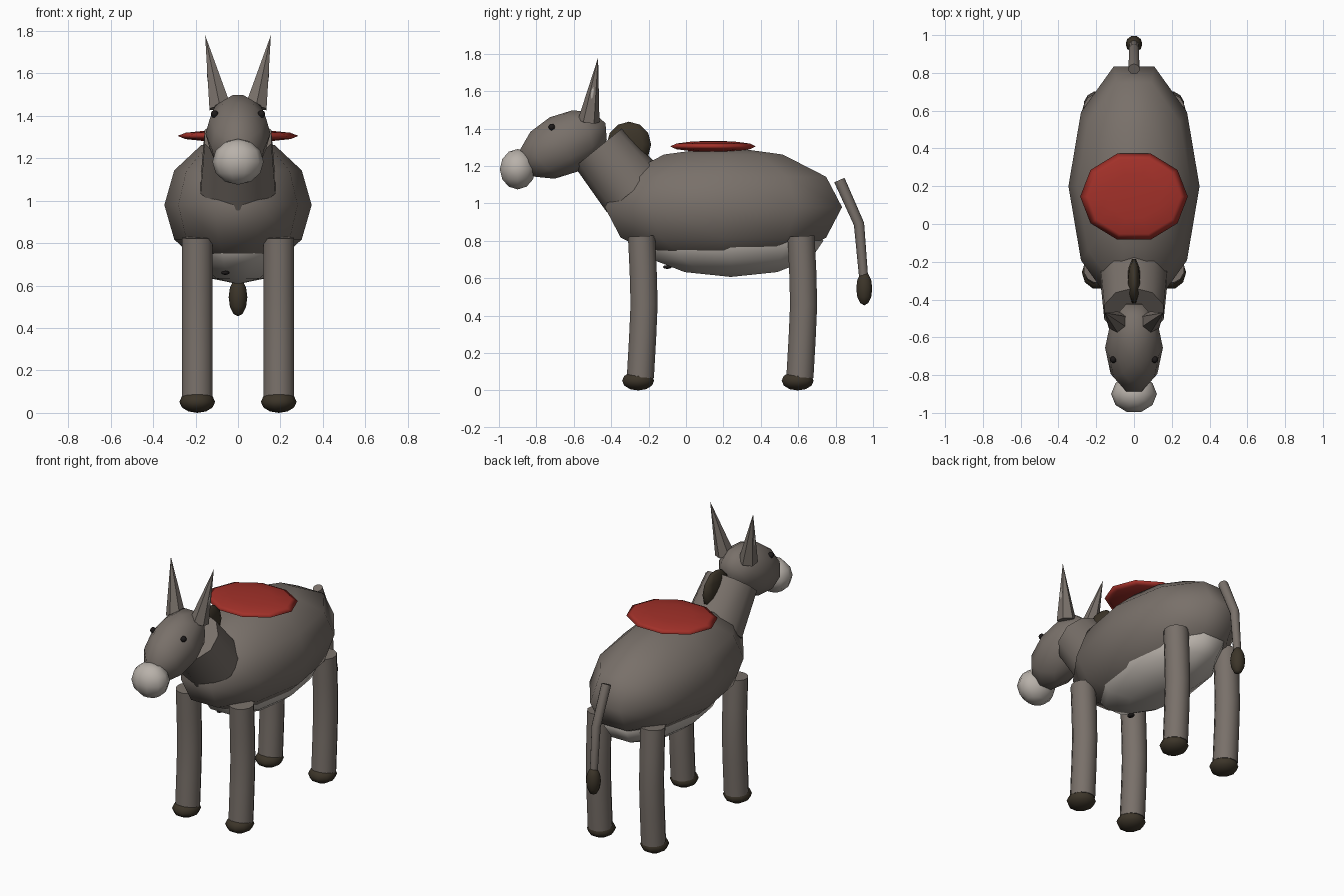
import bpy
import bmesh
import math
from mathutils import Matrix, Vector

old = bpy.data.objects.get("Cube")
if old:
    bpy.data.objects.remove(old, do_unlink=True)


def material(name, rgb):
    m = bpy.data.materials.new(name)
    m.use_nodes = True
    color = (*rgb, 1)
    m.diffuse_color = color
    node = next(n for n in m.node_tree.nodes if n.type == "BSDF_PRINCIPLED")
    node.inputs["Base Color"].default_value = color
    node.inputs["Roughness"].default_value = 0.8
    return m


COAT = material("grey brown coat", (0.19, 0.163, 0.143))
PALE = material("pale grey", (0.48, 0.44, 0.40))
DARK = material("dark brown", (0.045, 0.035, 0.022))
RED = material("red cloth", (0.36, 0.03, 0.022))
BLACK = material("black", (0.012, 0.01, 0.01))


def finish(name, bm, mat, angle=math.pi):
    bmesh.ops.recalc_face_normals(bm, faces=bm.faces)
    mesh = bpy.data.meshes.new(name)
    bm.to_mesh(mesh)
    bm.free()
    mesh.materials.append(mat)
    obj = bpy.data.objects.new(name, mesh)
    bpy.context.collection.objects.link(obj)
    bpy.ops.object.select_all(action="DESELECT")
    obj.select_set(True)
    bpy.context.view_layer.objects.active = obj
    if angle < math.pi:
        bpy.ops.object.shade_smooth_by_angle(angle=angle)
    else:
        bpy.ops.object.shade_smooth()
    return obj


def ellipsoid(name, center, radii, mat, tilt=0, lean=0):
    """Ten-sided sphere with a vertex pointing forward, scaled and tilted."""
    bm = bmesh.new()
    bmesh.ops.create_uvsphere(bm, u_segments=10, v_segments=6, radius=1)
    turn = Matrix.Rotation(math.pi / 2, 4, "Z")
    scale = Matrix.Diagonal((*radii, 1))
    pose = Matrix.Rotation(math.radians(lean), 4, "Y") @ Matrix.Rotation(math.radians(tilt), 4, "X")
    bm.transform(Matrix.Translation(center) @ pose @ scale @ turn)
    return finish(name, bm, mat)


def tube(name, path, radii, mat, sides=10):
    """Capped loft of circles along a path; a zero radius makes a point."""
    bm = bmesh.new()
    points = [Vector(p) for p in path]
    rings = []
    for i, (p, r) in enumerate(zip(points, radii)):
        along = points[min(i + 1, len(points) - 1)] - points[max(i - 1, 0)]
        spin = Vector((0, 0, 1)).rotation_difference(along.normalized())
        rings.append([])
        for k in range(sides):
            a = math.tau * (k + 0.5) / sides
            rings[-1].append(bm.verts.new(p + spin @ Vector((r * math.cos(a), r * math.sin(a), 0))))
    for low, high in zip(rings, rings[1:]):
        for k in range(sides):
            n = (k + 1) % sides
            bm.faces.new((low[k], low[n], high[n], high[k]))
    bm.faces.new(rings[0])
    bm.faces.new(rings[-1])
    bmesh.ops.remove_doubles(bm, verts=bm.verts, dist=0.0001)
    return finish(name, bm, mat, math.radians(50))


# Trunk and pale underside
ellipsoid("body", (0, 0.2, 0.98), (0.347, 0.667, 0.325), COAT)
ellipsoid("belly", (0, 0.24, 0.8), (0.25, 0.52, 0.193), PALE)
ellipsoid("belly_spot", (-0.06, -0.1, 0.66), (0.02, 0.025, 0.01), BLACK)

# Neck, head and mane
tube("neck", [(0, -0.28, 1.07), (0, -0.467, 1.3)], [0.185, 0.165], COAT)
ellipsoid("head", (0, -0.655, 1.315), (0.153, 0.265, 0.163), COAT, tilt=27)
ellipsoid("muzzle", (0, -0.9, 1.183), (0.121, 0.1, 0.108), PALE)
ellipsoid("mane", (0, -0.305, 1.315), (0.036, 0.125, 0.122), DARK)

# Saddle cloth
ellipsoid("saddle_cloth", (0, 0.145, 1.305), (0.285, 0.24, 0.03), RED)

# Tail with tuft
tube("tail", [(0, 0.82, 1.125), (0, 0.925, 0.89), (0, 0.95, 0.6)], [0.03, 0.028, 0.024], COAT)
ellipsoid("tail_tuft", (0, 0.953, 0.545), (0.044, 0.045, 0.09), DARK)

# Paired parts
for side, s in (("left", 1), ("right", -1)):
    tube(f"{side}_ear", [(s * 0.085, -0.52, 1.44), (s * 0.155, -0.47, 1.78)], [0.058, 0], COAT, 6)
    ellipsoid(f"{side}_inner_ear", (s * 0.132, -0.503, 1.57), (0.012, 0.013, 0.065),
              PALE, tilt=-8, lean=s * 8)
    ellipsoid(f"{side}_eye", (s * 0.11, -0.718, 1.408), (0.018, 0.018, 0.018), BLACK)
    for end, y in (("front", -0.238), ("rear", 0.615)):
        x = s * 0.192
        leg = [(x, y, 0.825), (x, y + 0.009, 0.64), (x, y + 0.014, 0.46),
               (x, y + 0.006, 0.28), (x, y - 0.006, 0.07)]
        tube(f"{side}_{end}_leg", leg, [0.075] * len(leg), COAT, 12)
        ellipsoid(f"{side}_{end}_hoof", (x, y - 0.018, 0.052), (0.084, 0.09, 0.052), DARK)
